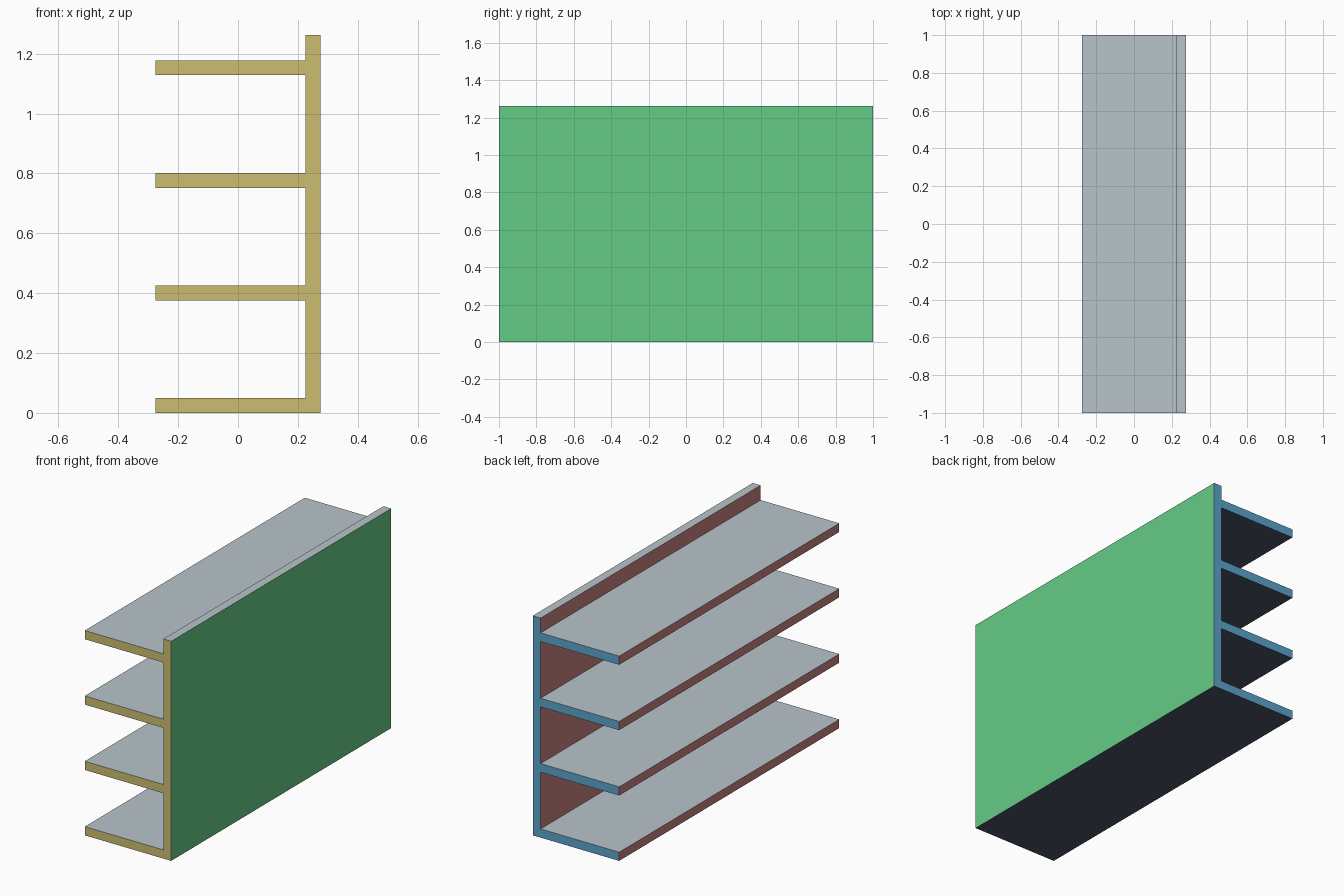
import bpy
import bmesh
from mathutils import Vector

if "Cube" in bpy.data.objects:
    bpy.data.objects.remove(bpy.data.objects["Cube"])


def linear(c):
    c /= 255
    return c / 12.92 if c <= 0.04045 else ((c + 0.055) / 1.055) ** 2.4


# One colour for each facing direction
COLOURS = [
    ("front_yellow", (203, 190, 113), (0, -1, 0)),
    ("back_blue", (92, 165, 205), (0, 1, 0)),
    ("right_green", (101, 203, 134), (1, 0, 0)),
    ("left_brick", (200, 130, 130), (-1, 0, 0)),
    ("top_grey", (184, 196, 202), (0, 0, 1)),
    ("underside_slate", (77, 83, 101), (0, 0, -1)),
]

HALF_DEPTH, HALF_LENGTH = 0.275, 1.0
THICK, HEIGHT, PITCH, SHELVES = 0.05, 1.263, 0.376, 4

# Comb-shaped cross-section: upright panel with four shelves
inner = HALF_DEPTH - THICK
profile = [(HALF_DEPTH, 0), (HALF_DEPTH, HEIGHT), (inner, HEIGHT)]
for i in reversed(range(SHELVES)):
    z = i * PITCH
    profile += [(inner, z + THICK), (-HALF_DEPTH, z + THICK), (-HALF_DEPTH, z)]
    if i:
        profile.append((inner, z))

# Extrude the section along the full length
bm = bmesh.new()
section = bm.faces.new([bm.verts.new((x, -HALF_LENGTH, z)) for x, z in profile])
result = bmesh.ops.extrude_face_region(bm, geom=[section], use_keep_orig=True)
moved = [g for g in result["geom"] if isinstance(g, bmesh.types.BMVert)]
bmesh.ops.translate(bm, verts=moved, vec=(0, 2 * HALF_LENGTH, 0))
bmesh.ops.recalc_face_normals(bm, faces=bm.faces)

# Colour each face by its direction
for face in bm.faces:
    face.normal_update()
    face.material_index = max(
        range(len(COLOURS)), key=lambda k: face.normal.dot(Vector(COLOURS[k][2])))

mesh = bpy.data.meshes.new("shelf_unit")
bm.to_mesh(mesh)
bm.free()
for name, rgb, _ in COLOURS:
    mat = bpy.data.materials.new(name)
    mat.diffuse_color = (*[linear(c) for c in rgb], 1)
    mat.use_nodes = True
    mat.node_tree.nodes["Principled BSDF"].inputs["Base Color"].default_value = mat.diffuse_color
    mesh.materials.append(mat)

shelf = bpy.data.objects.new("shelf_unit", mesh)
bpy.context.collection.objects.link(shelf)
